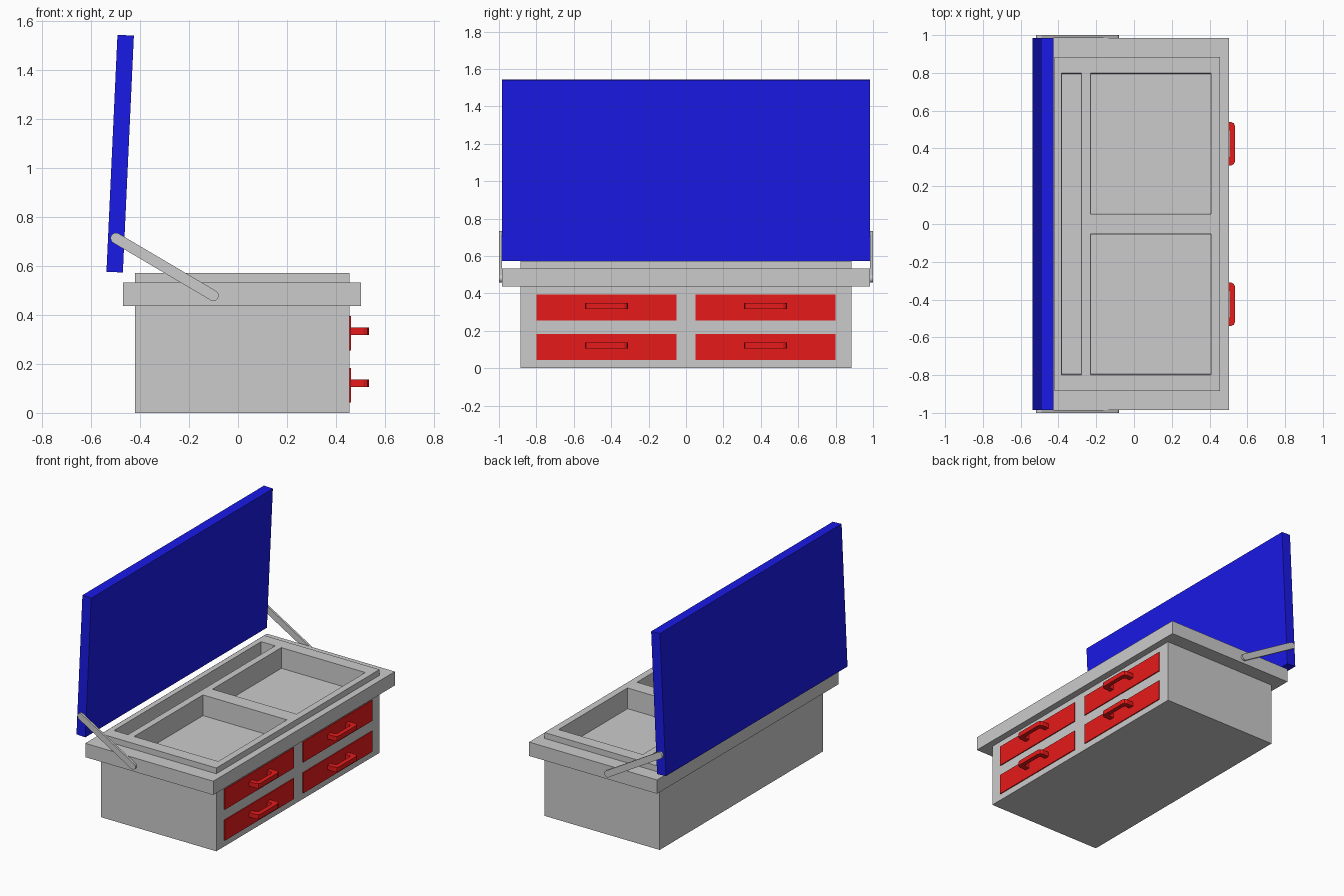
import bpy, bmesh, math
from mathutils import Vector

if "Cube" in bpy.data.objects:
    bpy.data.objects.remove(bpy.data.objects["Cube"])


def material(name, rgb):
    m = bpy.data.materials.new(name)
    m.diffuse_color = (*rgb, 1)
    m.use_nodes = True
    m.node_tree.nodes["Principled BSDF"].inputs["Base Color"].default_value = m.diffuse_color
    return m


BLUE = material("blue", (0.01, 0.01, 0.8))
RED = material("red", (0.8, 0.01, 0.01))


def prism(name, profile, a, b, axis, mat=None):
    """Extrude a 2D outline from a to b: axis 'y' takes (x, z), axis 'z' takes (x, y)."""
    def put(p, t):
        return (p[0], t, p[1]) if axis == 'y' else (p[0], p[1], t)
    bm = bmesh.new()
    lo = [bm.verts.new(put(p, a)) for p in profile]
    hi = [bm.verts.new(put(p, b)) for p in profile]
    bm.faces.new(lo)
    bm.faces.new(hi)
    n = len(profile)
    for i in range(n):
        j = (i + 1) % n
        bm.faces.new((lo[i], lo[j], hi[j], hi[i]))
    bmesh.ops.recalc_face_normals(bm, faces=bm.faces)
    me = bpy.data.meshes.new(name)
    bm.to_mesh(me)
    bm.free()
    ob = bpy.data.objects.new(name, me)
    bpy.context.collection.objects.link(ob)
    if mat:
        me.materials.append(mat)
    return ob


def box(name, x, y, z, mat=None):
    return prism(name, [(x[0], y[0]), (x[1], y[0]), (x[1], y[1]), (x[0], y[1])],
                 z[0], z[1], 'z', mat)


def boolean(target, tool, op):
    mod = target.modifiers.new(op.lower(), 'BOOLEAN')
    mod.operation, mod.object, mod.solver = op, tool, 'EXACT'
    bpy.context.view_layer.objects.active = target
    bpy.ops.object.modifier_apply(modifier=mod.name)
    bpy.data.objects.remove(tool)


# Case: box body with a projecting rim and three open compartments
case = box("case", (-0.42, 0.455), (-0.885, 0.885), (0, 0.572))
boolean(case, box("rim", (-0.47, 0.502), (-0.985, 0.985), (0.437, 0.532)), 'UNION')
for x, y in [((-0.385, -0.275), (-0.8, 0.8)),
             ((-0.232, 0.41), (0.05, 0.8)),
             ((-0.232, 0.41), (-0.8, -0.05))]:
    pocket = box("pocket", x, y, (0.432, 0.65))
    # slight draft on the pocket walls
    cx, cy = sum(x) / 2, sum(y) / 2
    for v in pocket.data.vertices:
        if v.co.z < 0.5:
            v.co.x -= math.copysign(0.005, v.co.x - cx)
            v.co.y -= math.copysign(0.005, v.co.y - cy)
    boolean(case, pocket, 'DIFFERENCE')

# Drawers and their bracket handles
for row, (z0, z1, h0, h1) in {"lower": (0.043, 0.183, 0.105, 0.137),
                              "upper": (0.255, 0.395, 0.317, 0.349)}.items():
    for side, s in (("left", -1), ("right", 1)):
        y = sorted((s * 0.05, s * 0.8))
        box(f"{row}_{side}_drawer", (0.44, 0.462), y, (z0, z1), RED)
        c, w, r = s * 0.425, 0.115, 0.022
        half = [(0.455, w), (0.535 - r, w), (0.535 - 0.3 * r, w - 0.3 * r), (0.535, w - r)]
        inner = [(0.505, w - 0.045), (0.495, w - 0.035), (0.455, w - 0.035)]
        outline = (half + [(x, -v) for x, v in reversed(half)]
                   + [(x, -v) for x, v in reversed(inner)] + inner)
        prism(f"{row}_{side}_handle", [(x, c + v) for x, v in outline], h0, h1, 'z', RED)

# Open lid, leaning slightly
prism("lid", [(-0.537, 0.576), (-0.470, 0.573), (-0.425, 1.540), (-0.492, 1.543)],
      -0.985, 0.985, 'y', BLUE)

# Round-ended support arms on both sides
p, q, r = Vector((-0.498, 0.713)), Vector((-0.101, 0.479)), 0.022
ang = math.atan2(q.y - p.y, q.x - p.x)
capsule = []
for centre, start in ((q, ang - math.pi / 2), (p, ang + math.pi / 2)):
    for i in range(11):
        t = start + math.pi * i / 10
        capsule.append((centre.x + r * math.cos(t), centre.y + r * math.sin(t)))
for side, s in (("left", -1), ("right", 1)):
    prism(f"{side}_support_arm", capsule, s * 0.985, s * 1.0, 'y')
